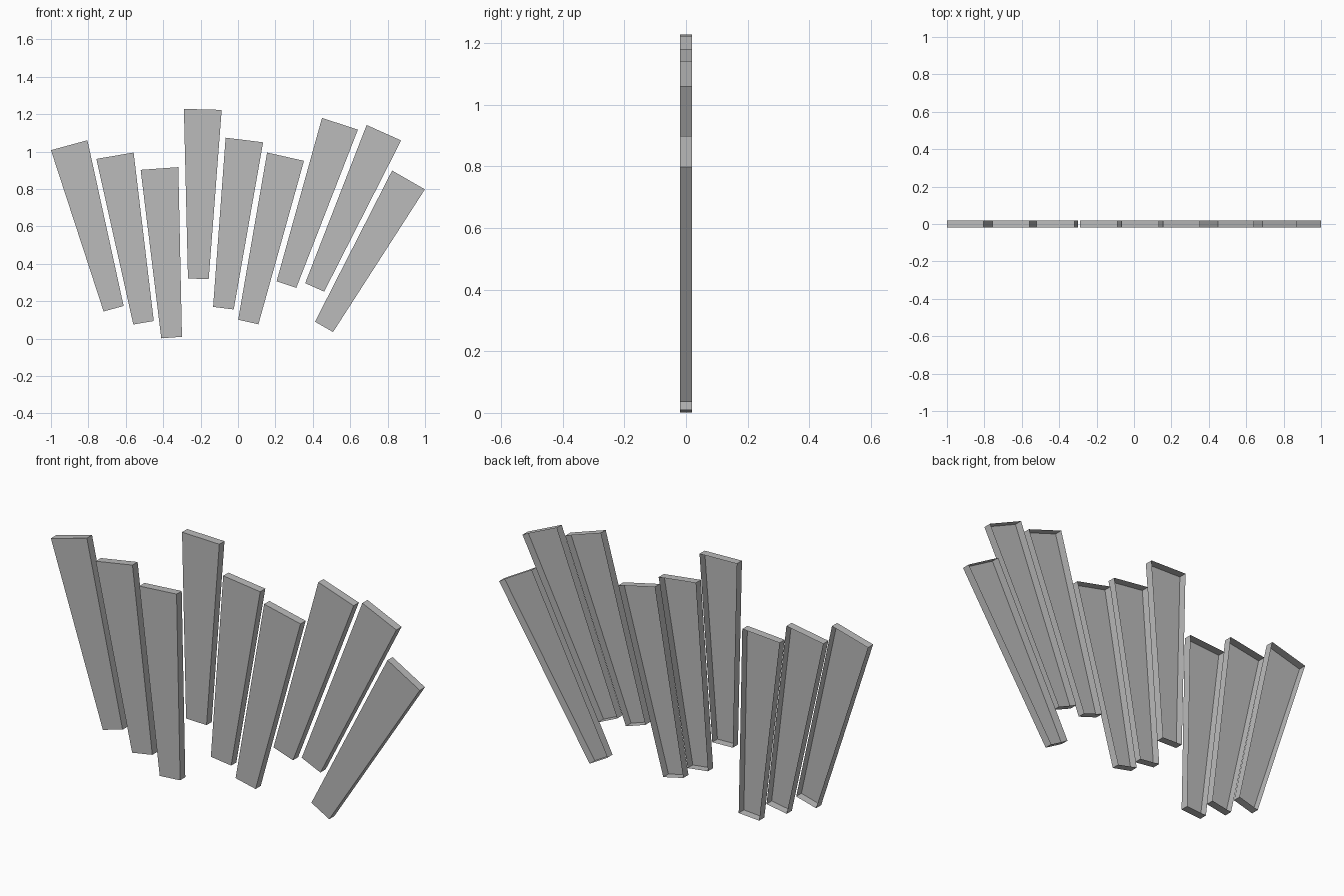
import bpy
import bmesh
from math import radians
from mathutils import Matrix, Vector

cube = bpy.data.objects.get("Cube")
if cube:
    bpy.data.objects.remove(cube, do_unlink=True)

LENGTH, TOP_W, BOTTOM_W, DEPTH = 0.906, 0.202, 0.111, 0.04

grey = bpy.data.materials.new("plain grey")
grey.use_nodes = True
colour = (0.5, 0.5, 0.5, 1)
grey.diffuse_color = colour
grey.node_tree.nodes["Principled BSDF"].inputs["Base Color"].default_value = colour


def slat(name, x, z, lean):
    """Tapered shell, open at the back, leaning about the middle of its foot."""
    bm = bmesh.new()
    outline = [(-BOTTOM_W / 2, 0), (BOTTOM_W / 2, 0),
               (TOP_W / 2, LENGTH), (-TOP_W / 2, LENGTH)]
    front = bm.faces.new([bm.verts.new((px, -DEPTH / 2, pz)) for px, pz in outline])
    # Pull the rim backwards to make the four side walls
    walls = bmesh.ops.extrude_edge_only(bm, edges=front.edges[:])
    rim = [v for v in walls["geom"] if isinstance(v, bmesh.types.BMVert)]
    bmesh.ops.translate(bm, verts=rim, vec=Vector((0, DEPTH, 0)))
    bmesh.ops.recalc_face_normals(bm, faces=bm.faces[:])
    front.normal_update()
    if front.normal.y > 0:
        bmesh.ops.reverse_faces(bm, faces=bm.faces[:])
    bm.transform(Matrix.Translation((x, 0, z)) @ Matrix.Rotation(radians(lean), 4, "Y"))
    mesh = bpy.data.meshes.new(name)
    bm.to_mesh(mesh)
    bm.free()
    mesh.materials.append(grey)
    bpy.context.collection.objects.link(bpy.data.objects.new(name, mesh))


# Foot position and lean of each slat, fanning from right to left
fan = [(-0.665, 0.16, -15.2), (-0.505, 0.085, -9.7), (-0.355, 0.006, -4.1),
       (-0.212, 0.32, 1.5), (-0.078, 0.163, 7.1), (0.055, 0.089, 12.7),
       (0.259, 0.289, 18.4), (0.41, 0.274, 24.1), (0.46, 0.063, 29.9)]
for i, (x, z, lean) in enumerate(fan, 1):
    slat(f"fan_slat_{i}", x, z, lean)
